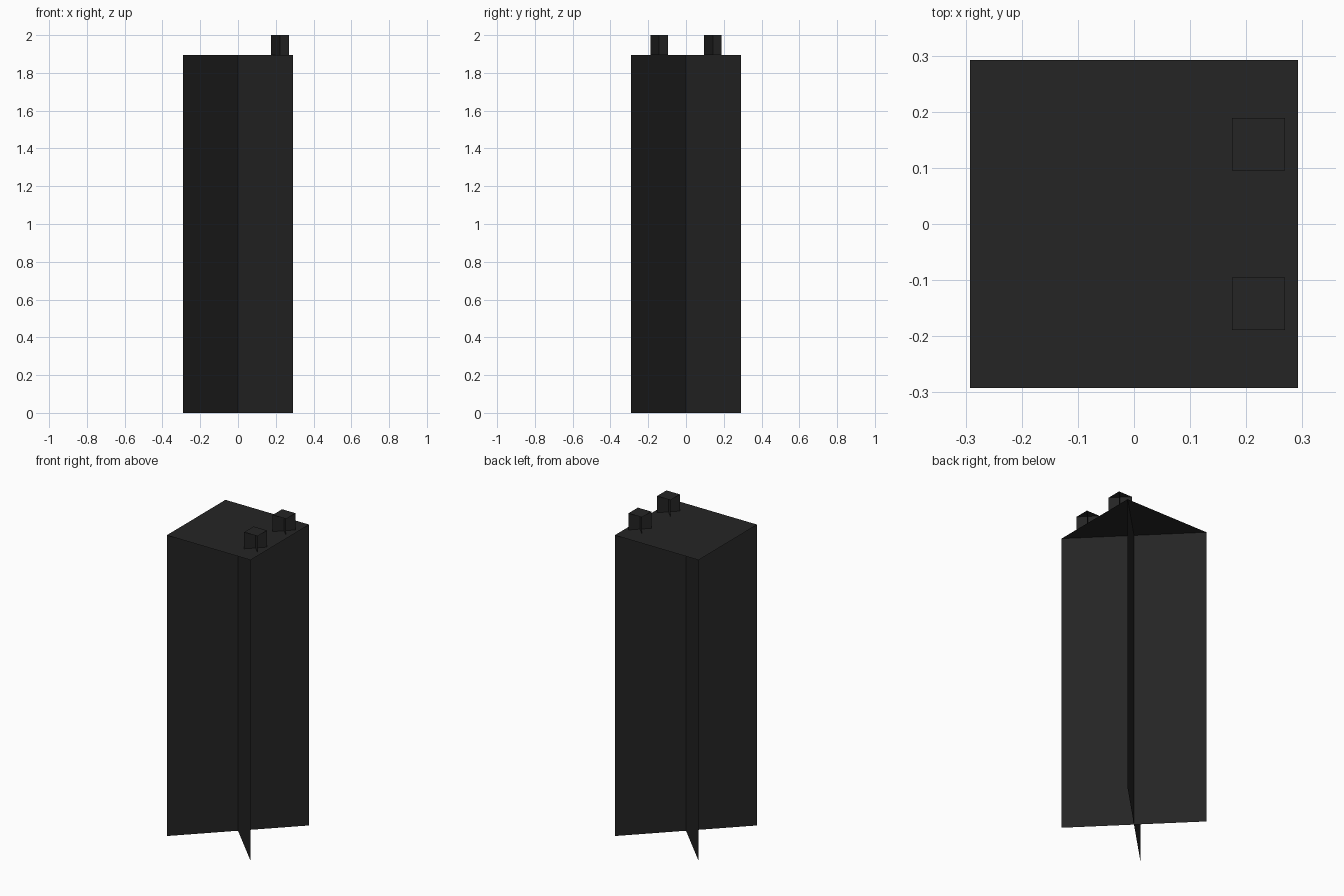
import bpy, bmesh

if "Cube" in bpy.data.objects:
    bpy.data.objects.remove(bpy.data.objects["Cube"])

dark = bpy.data.materials.new("charcoal")
dark.diffuse_color = (0.018, 0.018, 0.018, 1)
dark.use_nodes = True
dark.node_tree.nodes["Principled BSDF"].inputs["Base Color"].default_value = dark.diffuse_color


def crossed_post(name, cx, cy, half, z0, z1):
    """Flat square cap carried by two upright sheets along its diagonals."""
    bm = bmesh.new()

    def face(points):
        bm.faces.new([bm.verts.new((cx + x * half, cy + y * half, z)) for x, y, z in points])

    # square cap
    face([(-1, -1, z1), (1, -1, z1), (1, 1, z1), (-1, 1, z1)])
    # diagonal sheets
    for s in (1, -1):
        face([(-1, -s, z0), (1, s, z0), (1, s, z1), (-1, -s, z1)])
    me = bpy.data.meshes.new(name)
    bm.to_mesh(me)
    bm.free()
    me.materials.append(dark)
    ob = bpy.data.objects.new(name, me)
    bpy.context.collection.objects.link(ob)
    return ob


# tall main body
crossed_post("body", 0, 0, 0.292, 0, 1.895)
# two small knobs on the right edge of the top
for side, y in (("front", -0.142), ("back", 0.142)):
    crossed_post(side + "_knob", 0.222, y, 0.047, 1.895, 2.0)
